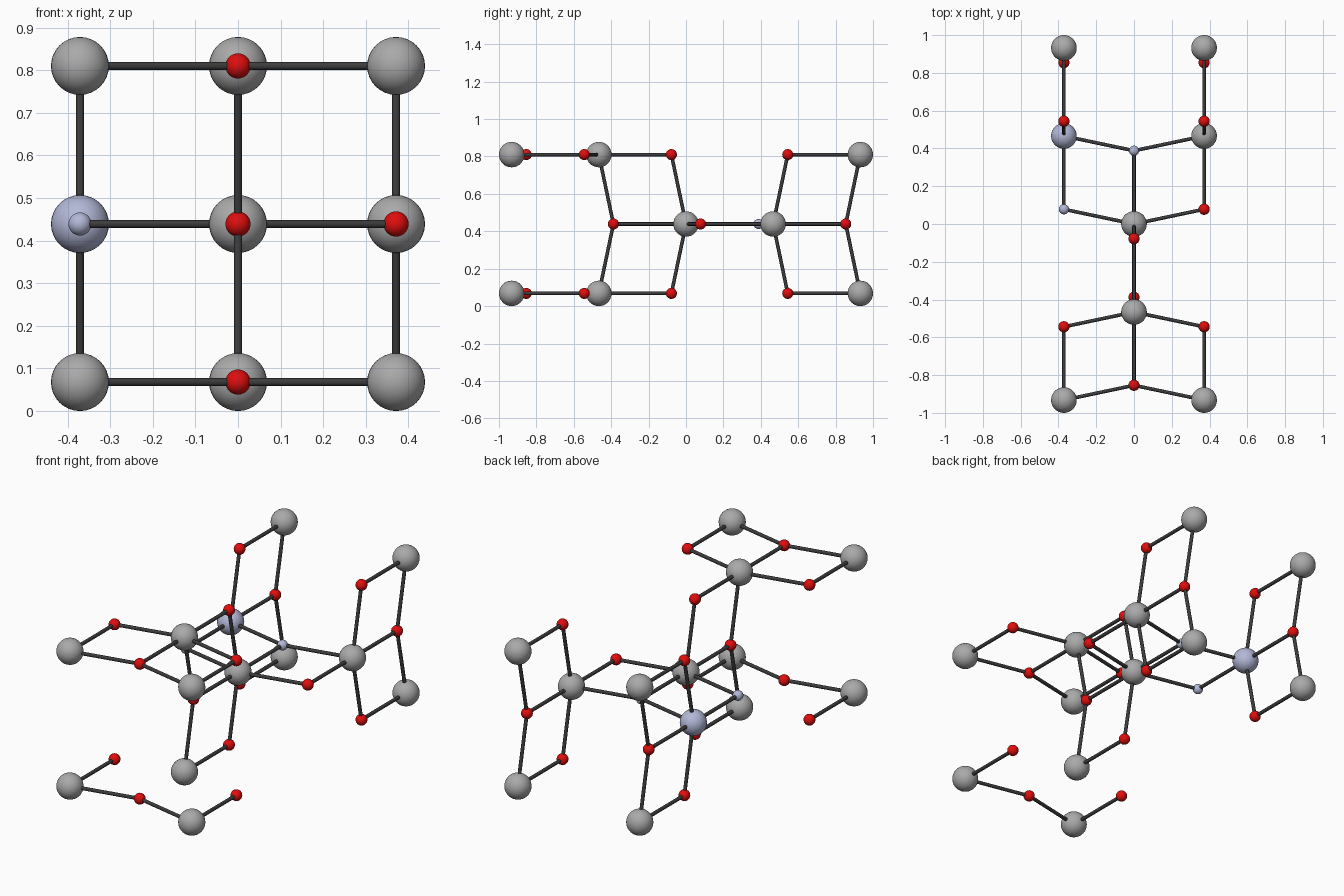
import bpy
from mathutils import Vector

cube = bpy.data.objects.get("Cube")
if cube:
    bpy.data.objects.remove(cube, do_unlink=True)


def material(name, rgb):
    m = bpy.data.materials.new(name)
    m.use_nodes = True
    m.diffuse_color = (*rgb, 1)
    bsdf = next(n for n in m.node_tree.nodes if n.type == "BSDF_PRINCIPLED")
    bsdf.inputs["Base Color"].default_value = (*rgb, 1)
    bsdf.inputs["Roughness"].default_value = 0.5
    return m


GREY = material("grey", (0.40, 0.40, 0.40))
BLUE = material("pale_blue", (0.45, 0.48, 0.68))
RED = material("red", (0.75, 0.004, 0.004))
DARK = material("dark_grey", (0.045, 0.045, 0.045))

# Lattice: half cell width, quarter cell depth, layer heights, link length along y
A, C, MID = 0.371, 0.466, 0.439
LOW, HIGH = MID - A, MID + A
LINK = 0.388
SIDES, ENDS = (-A, A), (LOW, HIGH)
CORNERS = [(x, z) for x in SIDES for z in ENDS]
MIDDLES = [(x, MID) for x in SIDES]
POLES = [(0, z) for z in ENDS]
CENTRE = [(0, MID)]

# Each large layer has a set of (x, z) places at one y
large_layers = [(-2 * C, CORNERS), (-C, POLES), (0, CENTRE), (C, MIDDLES), (2 * C, CORNERS)]
small_layers = [(LINK - 2 * C, CORNERS), (-C - LINK, POLES), (-LINK, CENTRE), (LINK - C, POLES),
                (C - LINK, MIDDLES), (LINK, CENTRE), (2 * C - LINK, CORNERS), (C + LINK, MIDDLES)]


def places(layers):
    return [Vector((x, y, z)) for y, spots in layers for x, z in spots]


def ball(name, pos, radius, mat):
    bpy.ops.mesh.primitive_uv_sphere_add(segments=32, ring_count=16, radius=radius, location=pos)
    finish(name, mat)


def rod(a, b):
    d = b - a
    bpy.ops.mesh.primitive_cylinder_add(vertices=16, radius=0.0095, depth=d.length,
                                        location=(a + b) / 2,
                                        rotation=d.to_track_quat("Z", "Y").to_euler())
    finish("rod", DARK)


def finish(name, mat):
    ob = bpy.context.object
    ob.name = name
    ob.data.materials.append(mat)
    bpy.ops.object.shade_smooth_by_angle()


large = places(large_layers)
small = places(small_layers)

# Large balls, with one pale blue on the right
for p in large:
    odd = p.x < 0 and abs(p.y - C) < 0.01
    ball("large_ball", p, 0.068, BLUE if odd else GREY)

# Small balls, with two pale blue beside the blue large ball
for p in small:
    odd = abs(p.z - MID) < 0.01 and ((p.x < 0 and p.y < C) or (p.x == 0 and p.y > 0))
    ball("small_ball", p, 0.027 if odd else 0.0295, BLUE if odd else RED)

# Rods join each close large and small pair; the low front ball has no forward rods
for p in large:
    low_front = p.x == 0 and p.z < MID - 0.1
    for q in small:
        if (p - q).length < 0.42 and not (low_front and q.y < p.y):
            rod(p, q)
